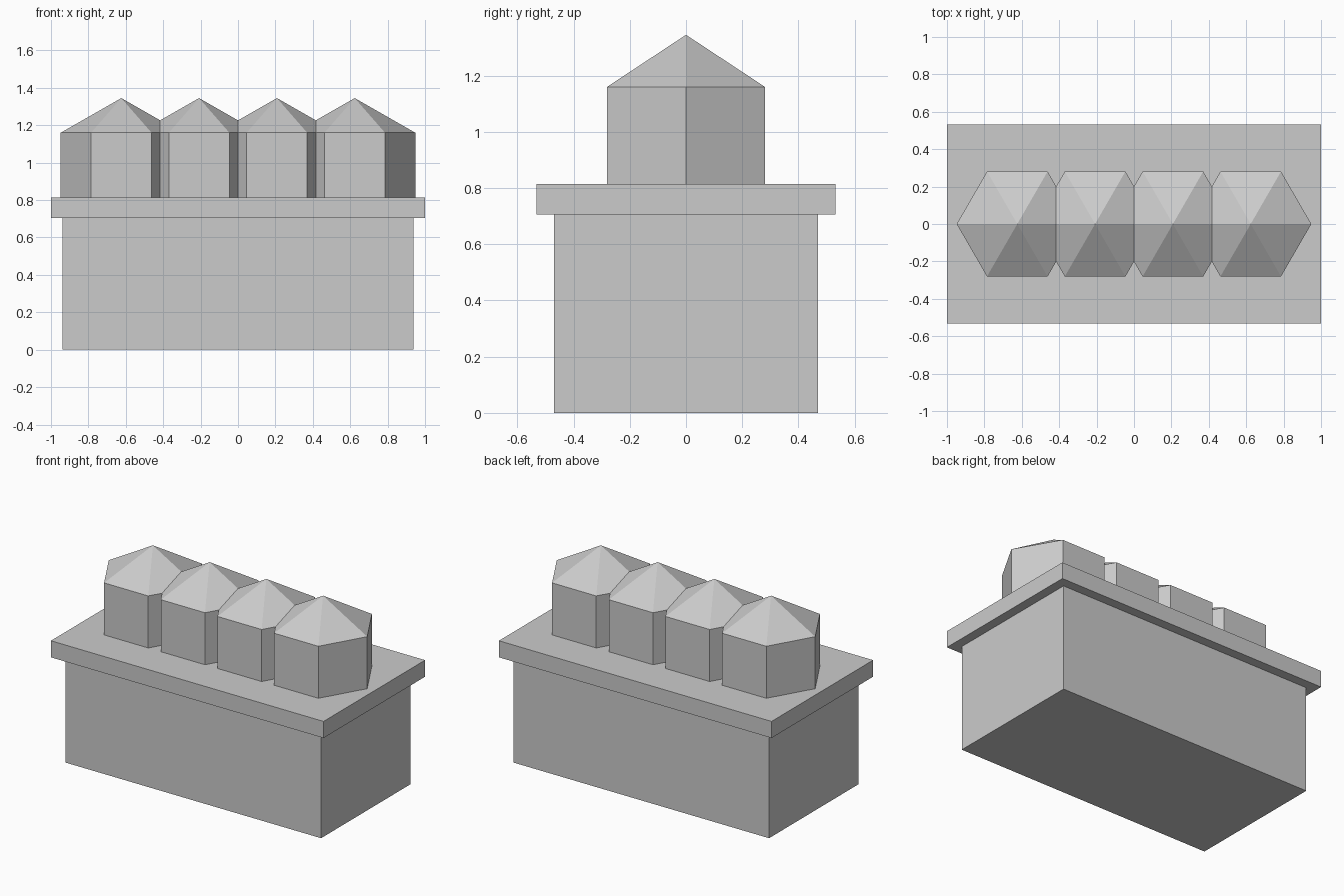
import bpy, bmesh, math
from mathutils import Vector

if "Cube" in bpy.data.objects:
    bpy.data.objects.remove(bpy.data.objects["Cube"])

grey = bpy.data.materials.new("plain_grey")
grey.diffuse_color = (0.6, 0.6, 0.6, 1)
grey.use_nodes = True
grey.node_tree.nodes["Principled BSDF"].inputs["Base Color"].default_value = grey.diffuse_color


def add_object(name, bm):
    bmesh.ops.recalc_face_normals(bm, faces=bm.faces)
    mesh = bpy.data.meshes.new(name)
    bm.to_mesh(mesh)
    bm.free()
    mesh.materials.append(grey)
    obj = bpy.data.objects.new(name, mesh)
    bpy.context.collection.objects.link(obj)
    return obj


def box(name, sx, sy, z0, z1):
    bm = bmesh.new()
    bmesh.ops.create_cube(bm, size=1)
    bmesh.ops.scale(bm, vec=(sx, sy, z1 - z0), verts=bm.verts)
    bmesh.ops.translate(bm, vec=(0, 0, (z0 + z1) / 2), verts=bm.verts)
    return add_object(name, bm)


# Main block and overhanging slab
SLAB_TOP = 0.815
box("base_block", 1.876, 0.938, 0, 0.705)
box("top_slab", 2.0, 1.064, 0.705, SLAB_TOP)

# Row of hexagonal towers with pointed roofs, trimmed where neighbours meet
COUNT, SPACING, RADIUS = 4, 0.416, 0.324
EAVES, APEX = 1.16, 1.345


def tower(i):
    bm = bmesh.new()
    angles = [k * math.pi / 3 for k in range(6)]
    low, high = ([bm.verts.new((RADIUS * math.cos(a), RADIUS * math.sin(a), z))
                  for a in angles] for z in (SLAB_TOP, EAVES))
    tip = bm.verts.new((0, 0, APEX))
    bm.faces.new(low[::-1])
    for k in range(6):
        n = (k + 1) % 6
        bm.faces.new((low[k], low[n], high[n], high[k]))
        bm.faces.new((high[k], high[n], tip))
    bmesh.ops.recalc_face_normals(bm, faces=bm.faces)
    for side, neighbour in ((-1, i > 0), (1, i < COUNT - 1)):
        if neighbour:
            bmesh.ops.bisect_plane(
                bm, geom=bm.verts[:] + bm.edges[:] + bm.faces[:],
                plane_co=Vector((side * SPACING / 2, 0, 0)),
                plane_no=Vector((side, 0, 0)), clear_outer=True)
    x = (i - (COUNT - 1) / 2) * SPACING
    bmesh.ops.translate(bm, vec=(x, 0, 0), verts=bm.verts)
    add_object(f"hex_tower_{i + 1}", bm)


for i in range(COUNT):
    tower(i)
